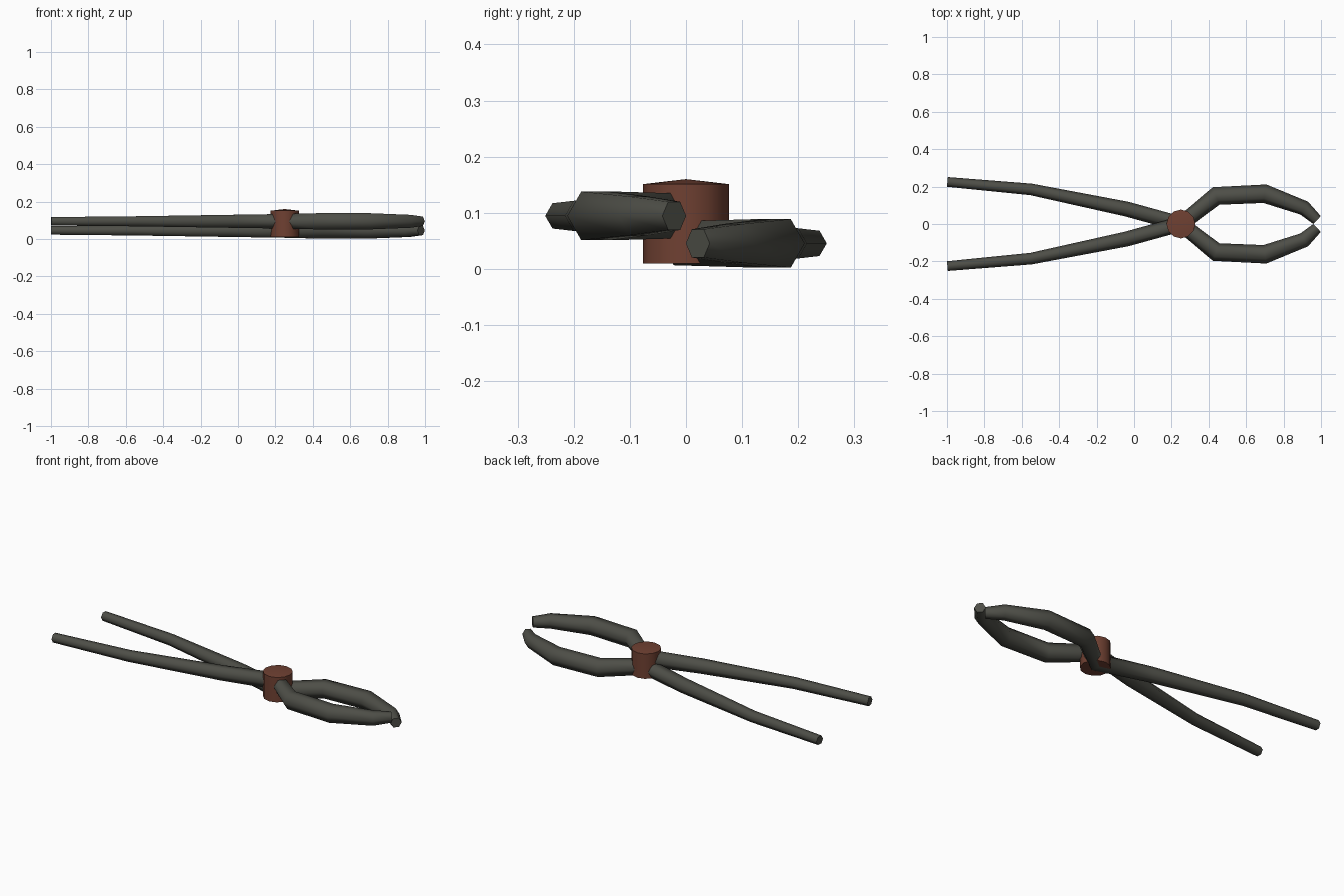
import bpy, bmesh, math
from mathutils import Vector

default = bpy.data.objects.get("Cube")
if default:
    bpy.data.objects.remove(default, do_unlink=True)


def make_material(name, rgb):
    mat = bpy.data.materials.new(name)
    mat.use_nodes = True
    mat.diffuse_color = (*rgb, 1)
    mat.node_tree.nodes["Principled BSDF"].inputs["Base Color"].default_value = (*rgb, 1)
    return mat


iron = make_material("dark iron", (0.075, 0.076, 0.063))
rust = make_material("rusty brown", (0.16, 0.052, 0.032))


def finish(bm, name, mat, angle):
    bmesh.ops.recalc_face_normals(bm, faces=bm.faces)
    mesh = bpy.data.meshes.new(name)
    bm.to_mesh(mesh)
    bm.free()
    mesh.materials.append(mat)
    obj = bpy.data.objects.new(name, mesh)
    bpy.context.collection.objects.link(obj)
    bpy.ops.object.select_all(action='DESELECT')
    obj.select_set(True)
    bpy.context.view_layer.objects.active = obj
    bpy.ops.object.shade_smooth_by_angle(angle=math.radians(angle))
    return obj


# Arm path from handle end, through the pivot, to jaw tip: x, y, radius
ARM = [(-0.998, 0.225, 0.026), (-0.55, 0.185, 0.031), (-0.04, 0.08, 0.04),
       (0.25, 0.0, 0.045), (0.44, 0.15, 0.05), (0.70, 0.162, 0.05),
       (0.91, 0.085, 0.04), (0.979, 0.021, 0.029)]
SIDES = 6


def make_arm(name, side, z):
    bm = bmesh.new()
    points = [Vector((x, y * side, z)) for x, y, r in ARM]
    rings = []
    for i, p in enumerate(points):
        before = (p - points[i - 1]).normalized() if i else Vector()
        after = (points[i + 1] - p).normalized() if i + 1 < len(points) else Vector()
        tangent = (before + after).normalized()
        across = Vector((-tangent.y, tangent.x, 0))
        r = ARM[i][2]
        ring = []
        for k in range(SIDES):
            a = math.tau * k / SIDES
            ring.append(bm.verts.new(p + across * r * math.cos(a)
                                     + Vector((0, 0, r * math.sin(a)))))
        rings.append(ring)
    for a, b in zip(rings, rings[1:]):
        for k in range(SIDES):
            n = (k + 1) % SIDES
            bm.faces.new((a[k], a[n], b[n], b[k]))
    bm.faces.new(rings[0])
    bm.faces.new(rings[-1])
    return finish(bm, name, iron, 62)


make_arm("right_arm", -1, 0.0945)
make_arm("left_arm", 1, 0.0455)

# Pivot rivet with a shallow pointed head
bm = bmesh.new()
bmesh.ops.create_cone(bm, cap_ends=True, segments=12, radius1=0.077,
                      radius2=0.077, depth=0.141)
top = max(bm.faces, key=lambda f: f.calc_center_median().z)
peak = bmesh.ops.poke(bm, faces=[top])["verts"][0]
peak.co.z += 0.009
pivot = finish(bm, "pivot_rivet", rust, 40)
pivot.location = (0.25, 0, 0.0805)
